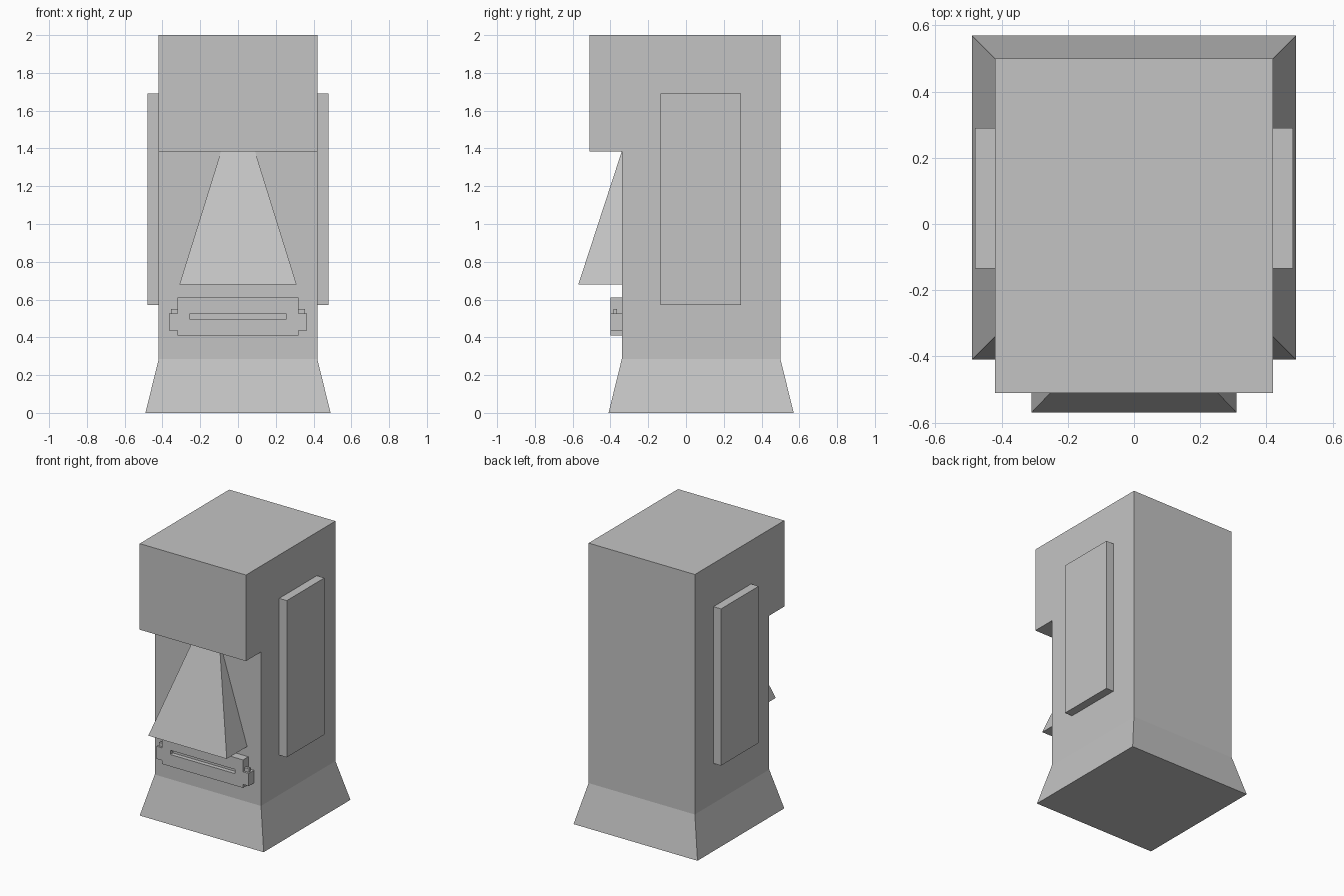
import bpy
import bmesh
from mathutils import Matrix, Vector

if "Cube" in bpy.data.objects:
    bpy.data.objects.remove(bpy.data.objects["Cube"], do_unlink=True)

# Single stone colour
stone = bpy.data.materials.new("grey stone")
stone.use_nodes = True
GREY = (0.55, 0.55, 0.55, 1)
stone.diffuse_color = GREY
stone.node_tree.nodes["Principled BSDF"].inputs["Base Color"].default_value = GREY


def finish(name, bm):
    bmesh.ops.recalc_face_normals(bm, faces=bm.faces)
    mesh = bpy.data.meshes.new(name)
    bm.to_mesh(mesh)
    bm.free()
    mesh.materials.append(stone)
    obj = bpy.data.objects.new(name, mesh)
    bpy.context.collection.objects.link(obj)
    return obj


def box_mesh(low, high):
    low, high = Vector(low), Vector(high)
    bm = bmesh.new()
    bmesh.ops.create_cube(bm, size=1)
    bmesh.ops.scale(bm, vec=high - low, verts=bm.verts)
    bmesh.ops.translate(bm, vec=(low + high) / 2, verts=bm.verts)
    return bm


def box(name, low, high):
    return finish(name, box_mesh(low, high))


def box_pair(name, low, high):
    # Left part as given, right part mirrored across x
    box("left_" + name, low, high)
    box("right_" + name, (-high[0], low[1], low[2]), (-low[0], high[1], high[2]))


def pick(bm, direction):
    return max(bm.faces, key=lambda f: f.calc_center_median().dot(Vector(direction)))


# Head with overhanging brow: side profile extruded across x
profile = [(-0.34, 0.285), (0.5, 0.285), (0.5, 2), (-0.51, 2), (-0.51, 1.385), (-0.34, 1.385)]
bm = bmesh.new()
side = bm.faces.new([bm.verts.new((-0.42, y, z)) for y, z in profile])
grown = bmesh.ops.extrude_face_region(bm, geom=[side], use_keep_orig=True)["geom"]
bmesh.ops.translate(bm, vec=(0.84, 0, 0), verts=[v for v in grown if isinstance(v, bmesh.types.BMVert)])
bmesh.ops.recalc_face_normals(bm, faces=bm.faces)

# Flared base grown from the underside
foot = bmesh.ops.extrude_discrete_faces(bm, faces=[pick(bm, (0, 0, -1))])["faces"][0]
for v in foot.verts:
    v.co.z = 0
bmesh.ops.scale(bm, vec=(7 / 6, 7 / 6, 1), verts=foot.verts,
                space=Matrix.Translation((0, -0.08, 0)))
finish("head_and_base", bm)

# Wedge nose, tapering to an edge below the brow
bm = box_mesh((-0.31, -0.57, 0.68), (0.31, -0.34, 1.385))
for v in bm.verts:
    if v.co.z > 1:
        v.co.x *= 0.09 / 0.31
        v.co.y = -0.34
bmesh.ops.remove_doubles(bm, verts=bm.verts, dist=0.001)
finish("nose", bm)

# Ears
box_pair("ear", (0.42, -0.135, 0.57), (0.48, 0.29, 1.69))

# Lips with a sunken slot between them
bm = box_mesh((-0.32, -0.4, 0.41), (0.32, -0.34, 0.61))
front = pick(bm, (0, -1, 0))
bmesh.ops.inset_region(bm, faces=[front], thickness=0.05)
for v in front.verts:
    v.co.x = 0.255 if v.co.x > 0 else -0.255
    v.co.z = 0.525 if v.co.z > 0.51 else 0.495
slot = bmesh.ops.extrude_discrete_faces(bm, faces=[front])["faces"][0]
bmesh.ops.translate(bm, vec=(0, 0.03, 0), verts=slot.verts)
finish("lips", bm)

# Stepped mouth corners
box_pair("mouth_corner", (0.32, -0.4, 0.435), (0.365, -0.34, 0.525))
box_pair("mouth_nub", (0.32, -0.385, 0.525), (0.355, -0.365, 0.55))
